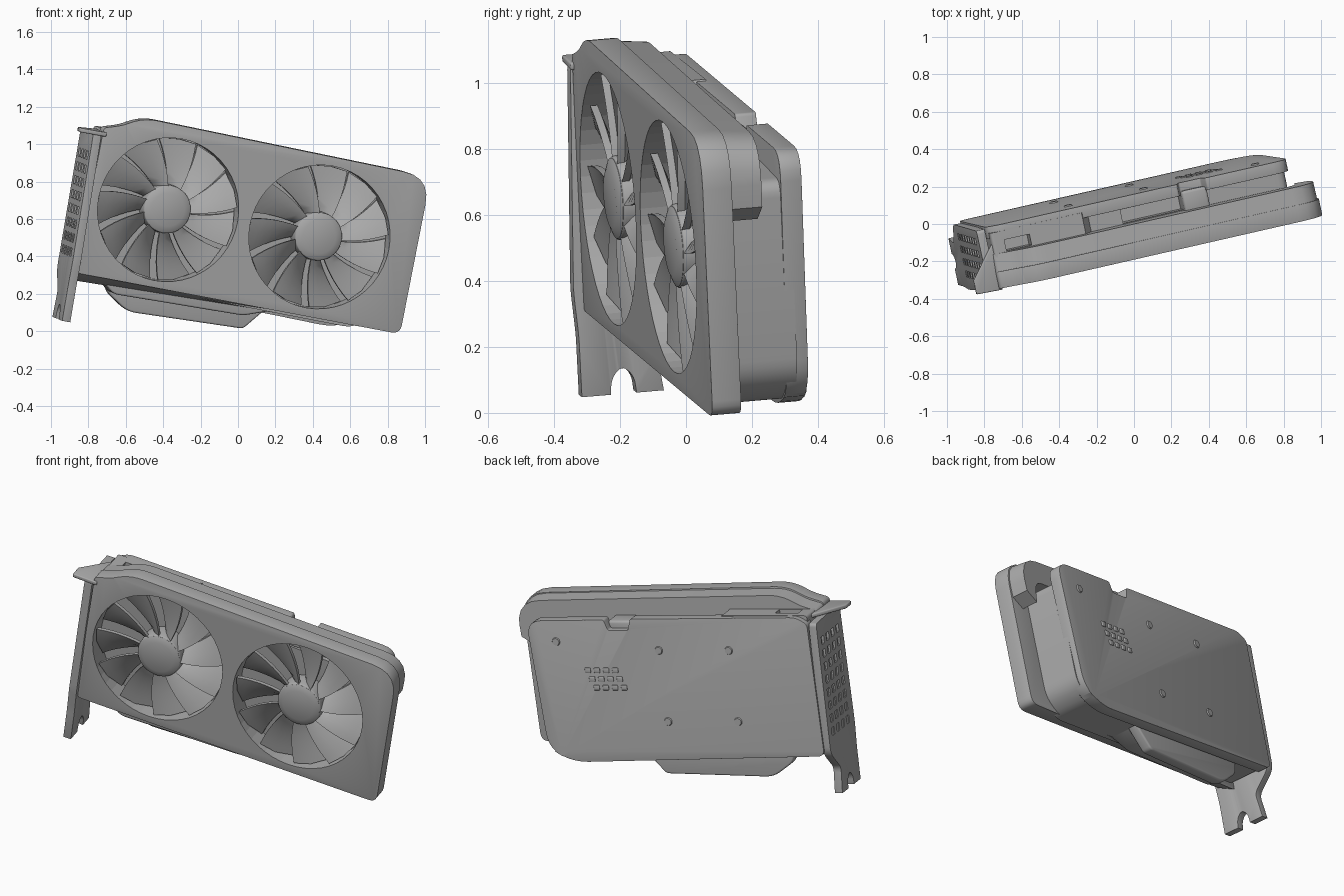
import bpy, bmesh, math
from mathutils import Vector, Matrix

cube = bpy.data.objects.get("Cube")
if cube:
    bpy.data.objects.remove(cube, do_unlink=True)

grey = bpy.data.materials.new("plain grey")
grey.use_nodes = True
grey.diffuse_color = (0.4, 0.4, 0.4, 1)
grey.node_tree.nodes["Principled BSDF"].inputs["Base Color"].default_value = (0.4, 0.4, 0.4, 1)

# Tilted frame of the whole card: length, depth and height axes
length = Vector((0.961, 0.217, -0.173)).normalized()
depth = Vector((0.16, -0.05, 0.98)).cross(length).normalized()
height = length.cross(depth)
FRAME = Matrix.Translation((0.04, -0.143, 0.575)) @ Matrix((length, depth, height)).transposed().to_4x4()


def finish(name, bm, bevel=0.0, smooth=True):
    bmesh.ops.recalc_face_normals(bm, faces=bm.faces)
    mesh = bpy.data.meshes.new(name)
    bm.to_mesh(mesh)
    bm.free()
    mesh.materials.append(grey)
    ob = bpy.data.objects.new(name, mesh)
    bpy.context.collection.objects.link(ob)
    ob.matrix_world = FRAME
    bpy.ops.object.select_all(action='DESELECT')
    ob.select_set(True)
    bpy.context.view_layer.objects.active = ob
    if bevel:
        mod = ob.modifiers.new("soft edges", 'BEVEL')
        mod.width, mod.segments, mod.limit_method = bevel, 3, 'ANGLE'
        mod.angle_limit = math.radians(40)
        bpy.ops.object.modifier_apply(modifier=mod.name)
    if smooth:
        bpy.ops.object.shade_smooth_by_angle(angle=math.radians(40))
    return ob


def rounded(corners, steps=5):
    """Outline from (x, z, radius) corners, each softened by a curve."""
    out = []
    for i, (x, z, r) in enumerate(corners):
        p = Vector((x, z))
        a = Vector(corners[i - 1][:2])
        b = Vector(corners[(i + 1) % len(corners)][:2])
        if r == 0:
            out.append(p)
            continue
        a, b = p + (a - p).normalized() * r, p + (b - p).normalized() * r
        for k in range(steps + 1):
            t = k / steps
            out.append(a * (1 - t) ** 2 + p * 2 * t * (1 - t) + b * t * t)
    return out


def slab(corners, y0, y1):
    bm = bmesh.new()
    face = bm.faces.new([bm.verts.new((p.x, y0, p.y)) for p in rounded(corners)])
    new = bmesh.ops.extrude_face_region(bm, geom=[face])["geom"]
    bmesh.ops.translate(bm, vec=(0, y1 - y0, 0), verts=[v for v in new if isinstance(v, bmesh.types.BMVert)])
    return bm


def box(bm, x0, x1, y0, y1, z0, z1):
    m = Matrix.Translation(((x0 + x1) / 2, (y0 + y1) / 2, (z0 + z1) / 2)) @ Matrix.Diagonal((x1 - x0, y1 - y0, z1 - z0, 1))
    bmesh.ops.create_cube(bm, size=1, matrix=m)


def disc(bm, x, z, y0, y1, r0, r1, sides=48):
    m = Matrix.Translation((x, (y0 + y1) / 2, z)) @ Matrix.Rotation(math.radians(-90), 4, 'X')
    bmesh.ops.create_cone(bm, cap_ends=True, segments=sides, radius1=r0, radius2=r1, depth=y1 - y0, matrix=m)


def cut(ob, bm):
    cutter = finish("cutter", bm, smooth=False)
    cutter.hide_render = True
    bpy.context.view_layer.objects.active = ob
    mod = ob.modifiers.new("cut", 'BOOLEAN')
    mod.object, mod.solver = cutter, 'EXACT'
    bpy.ops.object.modifier_apply(modifier=mod.name)
    bpy.data.objects.remove(cutter, do_unlink=True)


FANS = (-0.43, 0.412)
RIM = 0.386


def fan_wells(y1):
    bm = bmesh.new()
    for x in FANS:
        disc(bm, x, 0, -0.05, y1, RIM, RIM)
    return bm


# Shroud front: rounded plate, its lower left edge sloping down to the rear
bm = slab([(-0.86, -0.42, 0.03), (0.945, -0.435, 0.05), (0.95, 0.42, 0.15),
           (-0.66, 0.46, 0.08), (-0.76, 0.4, 0.04), (-0.86, 0.37, 0.02)], 0.0, 0.09)
for v in bm.verts:
    if v.co.y > 0.05 and v.co.z < -0.3 and v.co.x < 0:
        v.co.z -= 0.045
shroud = finish("shroud", bm, 0.035)
cut(shroud, fan_wells(0.2))

# Shroud top: strip reaching back over the heatsink, curling round the far corner
bm = slab([(-0.86, 0.3, 0), (0.84, 0.28, 0.06), (0.86, 0.15, 0), (0.935, 0.2, 0),
           (0.945, 0.42, 0.15), (-0.66, 0.455, 0.08), (-0.76, 0.395, 0.04), (-0.86, 0.365, 0.02)], 0.05, 0.185)
for v in bm.verts:
    if v.co.y > 0.1 and v.co.z > 0.32:
        v.co.z -= 0.015
top_strip = finish("shroud_top", bm)
cut(top_strip, fan_wells(0.12))

# Fans: domed hub and swept, pitched blades
BLADES, STEPS = 11, 7
for side, cx in zip(("right", "left"), FANS):
    bm = bmesh.new()
    disc(bm, cx, 0, 0.02, 0.12, 0.128, 0.135)
    disc(bm, cx, 0, 0.005, 0.02, 0.09, 0.128)
    finish(side + "_fan_hub", bm, 0.008)
    bm = bmesh.new()
    for b in range(BLADES):
        rows = []
        for k in range(STEPS):
            t = k / (STEPS - 1)
            r = 0.12 + (RIM - 0.125) * t
            a = math.tau * b / BLADES + 0.2 * t
            row = []
            for da, y in ((0, 0.022), (0.24, 0.045), (0.5, 0.095), (0.5, 0.115), (0.2, 0.07), (0, 0.045)):
                row.append(bm.verts.new((cx + r * math.cos(a + da), y, r * math.sin(a + da))))
            rows.append(row)
        for p, q in zip(rows, rows[1:]):
            for i in range(6):
                j = (i + 1) % 6
                bm.faces.new((p[i], p[j], q[j], q[i]))
        bm.faces.new(rows[0])
        bm.faces.new(rows[-1])
    finish(side + "_fan_blades", bm)

# Heatsink core, recessed between shroud and backplate
bm = slab([(-0.85, -0.43, 0.03), (0.7, -0.45, 0.06), (0.8, -0.36, 0.06), (0.81, 0.25, 0.05),
           (-0.3, 0.31, 0), (-0.34, 0.36, 0), (-0.85, 0.36, 0.02)], 0.06, 0.3)
core = finish("heatsink_core", bm)
cut(core, fan_wells(0.12))
bm = bmesh.new()
box(bm, -0.12, 0.22, 0.19, 0.265, 0.2, 0.5)
box(bm, -0.78, -0.64, 0.19, 0.25, 0.28, 0.5)
cut(core, bm)

# Ledges left along the top groove
bm = bmesh.new()
box(bm, 0.22, 0.36, 0.17, 0.29, 0.24, 0.325)
finish("groove_ledge", bm, 0.015)

# Backplate with a notch in its top edge
bm = slab([(-0.86, -0.44, 0.04), (0.66, -0.475, 0.1), (0.79, -0.39, 0.08), (0.825, 0.34, 0.09),
           (0.36, 0.345, 0.01), (0.34, 0.285, 0.01), (0.22, 0.285, 0.01), (0.2, 0.35, 0.01),
           (-0.8, 0.36, 0.04), (-0.86, 0.32, 0.02)], 0.27, 0.335)
finish("backplate", bm, 0.018)

# Screws and the small vent ribs on the backplate
bm = bmesh.new()
for x, z in ((0.05, 0.17), (-0.37, 0.17), (0.05, -0.24), (-0.37, -0.24), (0.66, 0.22)):
    disc(bm, x, z, 0.33, 0.342, 0.026, 0.02, 16)
finish("backplate_screws", bm)
bm = bmesh.new()
for i in range(4):
    for j in range(3):
        x, z = 0.27 + i * 0.055 + j * 0.02, -0.06 + j * 0.05
        box(bm, x, x + 0.035, 0.33, 0.341, z, z + 0.03)
finish("backplate_vents", bm, 0.005)

# Slot connector under the board
bm = slab([(-0.66, -0.4, 0), (-0.63, -0.5, 0.03), (-0.5, -0.585, 0.05), (0.14, -0.565, 0.02), (0.26, -0.42, 0)], 0.2, 0.26)
finish("slot_connector", bm, 0.01)

# Lower fin edge beneath the shroud
bm = slab([(-0.74, -0.4, 0), (-0.62, -0.5, 0.03), (0.1, -0.49, 0.03), (0.3, -0.42, 0)], 0.08, 0.22)
finish("lower_fins", bm, 0.01)

# Mounting bracket: outlined across the depth, narrowing to a forked foot
outline = [(-0.005, 0.335, 0.02), (-0.03, -0.36, 0.03), (-0.02, -0.5, 0.03), (-0.02, -0.685, 0), (0.07, -0.685, 0),
           (0.075, -0.63, 0.03), (0.11, -0.6, 0.02), (0.145, -0.63, 0.03), (0.15, -0.685, 0), (0.235, -0.685, 0),
           (0.215, -0.54, 0.03), (0.325, -0.43, 0.04), (0.325, 0.32, 0.02)]
bm = slab(outline, 0.0, 0.045)
for v in bm.verts:
    x, y, z = v.co
    v.co = (-0.905 + y - 0.02 * z, x, z)
bracket = finish("bracket", bm, 0.008)
bm = bmesh.new()
for i in range(4):
    for j in range(8):
        y, z = 0.04 + i * 0.068, -0.34 + j * 0.075
        box(bm, -1, -0.895, y, y + 0.035, z, z + 0.045)
cut(bracket, bm)

# Bent lip at the head of the bracket, narrowing to a point
bm = bmesh.new()
box(bm, -0.985, -0.84, -0.01, 0.25, 0.325, 0.348)
for v in bm.verts:
    if v.co.x < -0.9:
        v.co.y = -0.005 if v.co.y < 0.1 else 0.07
finish("bracket_lip", bm, 0.006)
